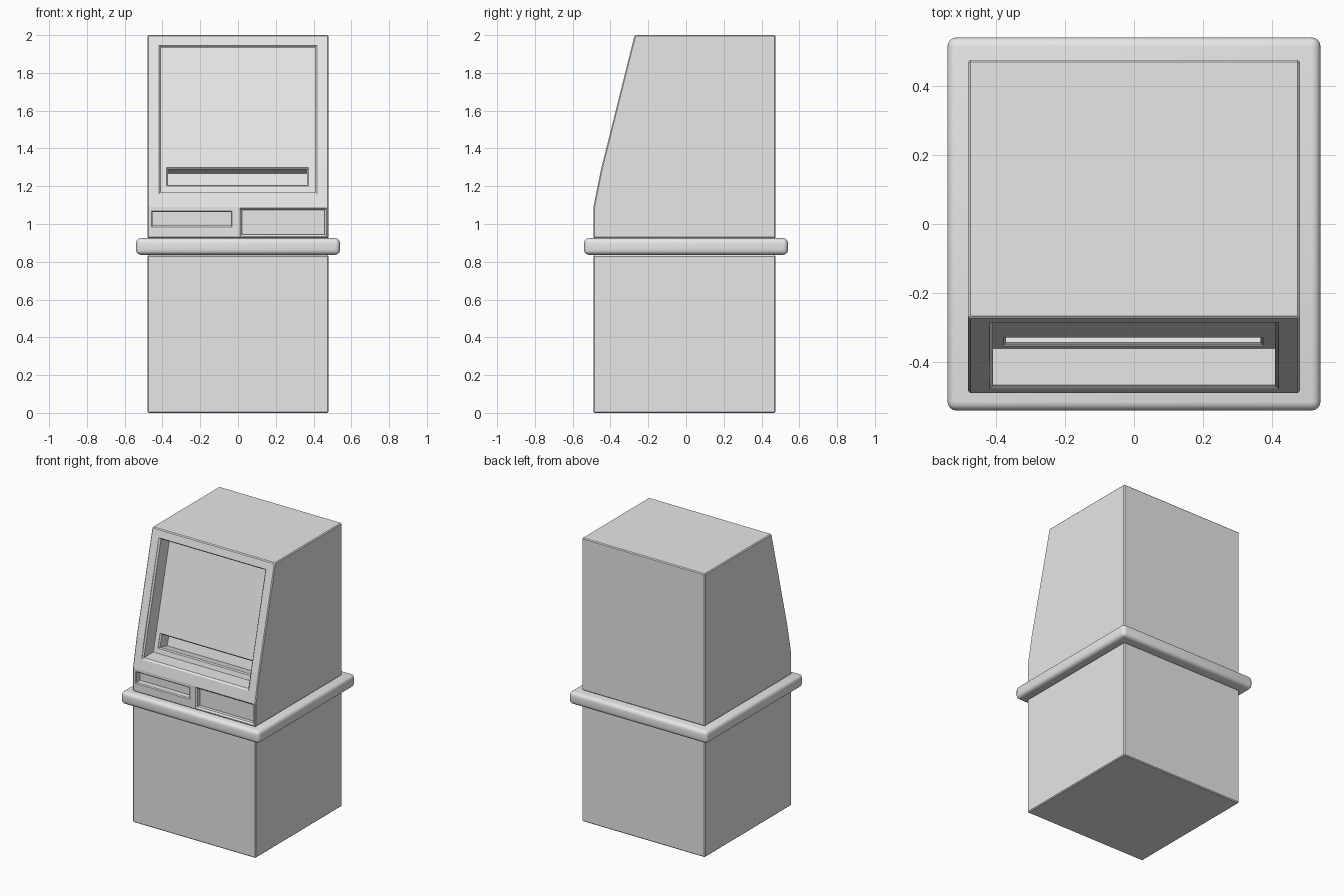
import bpy
import bmesh

default = bpy.data.objects.get("Cube")
if default:
    bpy.data.objects.remove(default, do_unlink=True)

grey = bpy.data.materials.new("cabinet grey")
grey.use_nodes = True
GREY = (0.8, 0.8, 0.8, 1)
grey.diffuse_color = GREY
grey.node_tree.nodes["Principled BSDF"].inputs["Base Color"].default_value = GREY


def loft(name, rings):
    """Closed solid through a list of rings with equal point counts."""
    bm = bmesh.new()
    loops = [[bm.verts.new(p) for p in ring] for ring in rings]
    n = len(loops[0])
    for a, b in zip(loops, loops[1:]):
        for i in range(n):
            j = (i + 1) % n
            bm.faces.new((a[i], a[j], b[j], b[i]))
    bm.faces.new(loops[0])
    bm.faces.new(loops[-1])
    bmesh.ops.recalc_face_normals(bm, faces=bm.faces)
    mesh = bpy.data.meshes.new(name)
    bm.to_mesh(mesh)
    bm.free()
    obj = bpy.data.objects.new(name, mesh)
    bpy.context.collection.objects.link(obj)
    mesh.materials.append(grey)
    return obj


def prism(name, profile, half_width):
    return loft(name, [[(x, y, z) for y, z in profile] for x in (-half_width, half_width)])


def apply_all(obj):
    bpy.ops.object.select_all(action="DESELECT")
    bpy.context.view_layer.objects.active = obj
    obj.select_set(True)
    for mod in list(obj.modifiers):
        bpy.ops.object.modifier_apply(modifier=mod.name)


def bevel(obj, width, segments=1):
    mod = obj.modifiers.new("edge bevel", "BEVEL")
    mod.width = width
    mod.segments = segments
    mod.limit_method = "ANGLE"
    apply_all(obj)


def recess(body, x0, x1, z0, z1, y0, y1, depth, rim, start=0.05, fall=0.0):
    """Cut a chamfered pocket; y0 and y1 are the surface at z0 and z1."""
    rings = []
    for d, inset in ((-start, 0), (0, 0), (rim, rim), (depth, rim)):
        a, b = x0 + inset, x1 - inset
        lo, hi = z0 + inset - fall * d, z1 - inset - fall * d
        rings.append([(a, y0 + d, lo), (b, y0 + d, lo), (b, y1 + d, hi), (a, y1 + d, hi)])
    cutter = loft("recess_cutter", rings)
    cutter.hide_render = True
    mod = body.modifiers.new("recess", "BOOLEAN")
    mod.operation = "DIFFERENCE"
    mod.solver = "EXACT"
    mod.object = cutter
    apply_all(body)
    bpy.data.objects.remove(cutter, do_unlink=True)


FRONT, BACK, HALF = -0.49, 0.475, 0.48

# Lower cabinet
lower = prism("lower_cabinet",
              [(FRONT, 0), (FRONT, 0.835), (BACK, 0.835), (BACK, 0)], HALF)
bevel(lower, 0.006)

# Upper cabinet with the leaning front
upper = prism("upper_cabinet",
              [(FRONT, 0.925), (FRONT, 1.09), (-0.45, 1.29), (-0.272, 2.0),
               (BACK, 2.0), (BACK, 0.925)], HALF)
bevel(upper, 0.006)

# Screen pocket, then the tilted tray slot at the foot of the screen
recess(upper, -0.418, 0.418, 1.16, 1.945, -0.476, -0.286, 0.115, 0.01)
recess(upper, -0.378, 0.374, 1.20, 1.298, -0.351, -0.327, 0.09, 0.008,
       start=0.03, fall=0.242)

# Shallow panels below the screen
recess(upper, -0.458, -0.032, 0.985, 1.07, FRONT, FRONT, 0.045, 0.006)
recess(upper, 0.01, 0.468, 0.935, 1.084, FRONT, FRONT, 0.035, 0.01)

# Rounded bumper rail around the waist
R = 0.54
rail = prism("bumper_rail", [(-R, 0.837), (-R, 0.925), (R, 0.925), (R, 0.837)], R)
bevel(rail, 0.026, 4)
bpy.ops.object.shade_smooth_by_angle()
